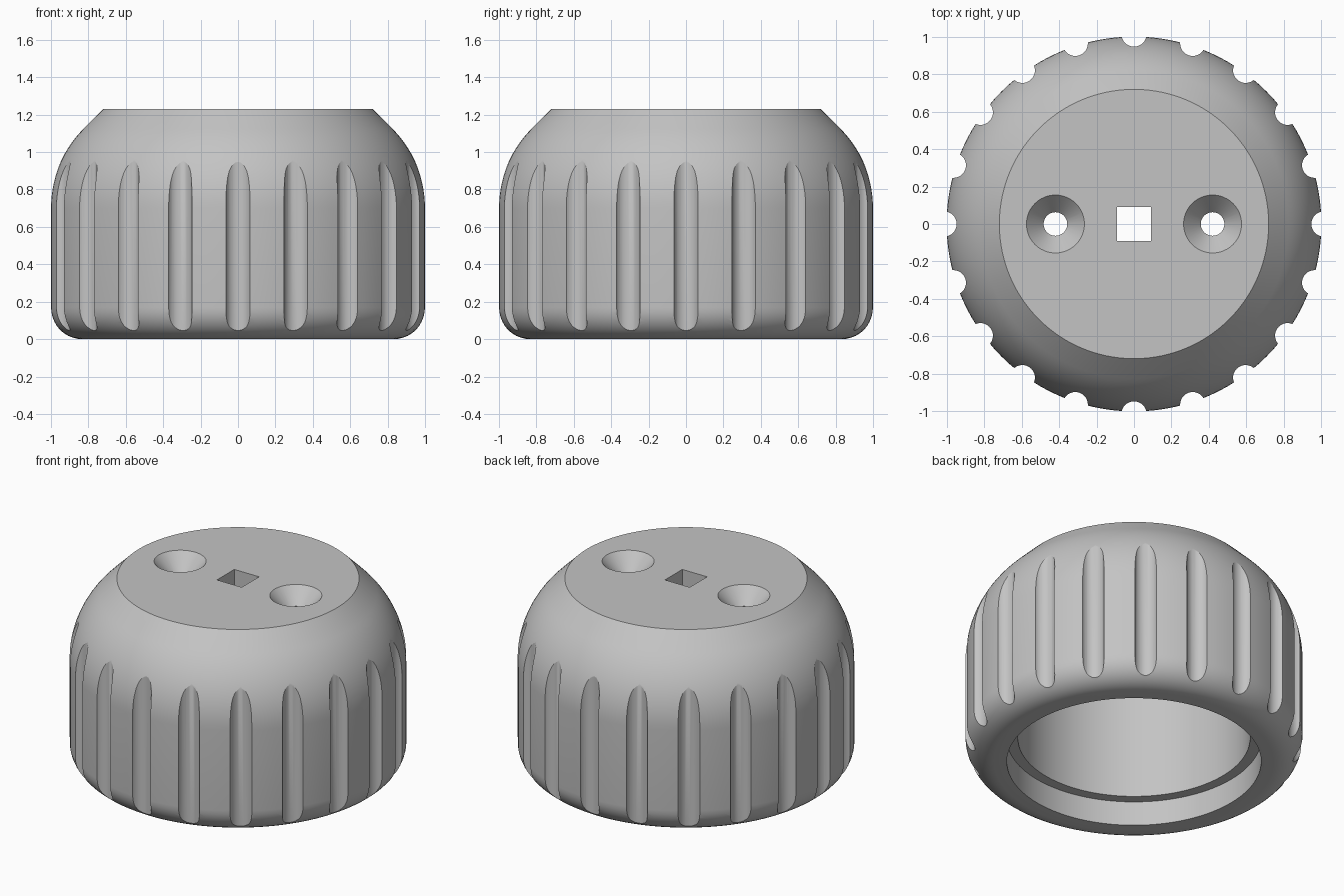
import bpy, bmesh, math
from mathutils import Matrix

cube = bpy.data.objects.get("Cube")
if cube:
    bpy.data.objects.remove(cube, do_unlink=True)

grey = bpy.data.materials.new("light grey")
grey.use_nodes = True
color = (0.55, 0.55, 0.55, 1)
grey.diffuse_color = color
grey.node_tree.nodes["Principled BSDF"].inputs["Base Color"].default_value = color


def arc(cx, cz, r, start, end, steps):
    """Points on an arc, angles in degrees."""
    angles = [math.radians(start + (end - start) * i / steps) for i in range(steps + 1)]
    return [(cx + r * math.cos(a), cz + r * math.sin(a)) for a in angles]


def lathe(bm, profile, segments, x=0, y=0):
    """Revolve an open (radius, z) profile and cap both ends."""
    rings = []
    for r, z in profile:
        rings.append([bm.verts.new((x + r * math.cos(t), y + r * math.sin(t), z))
                      for t in (math.tau * i / segments for i in range(segments))])
    for low, high in zip(rings, rings[1:]):
        for i in range(segments):
            j = (i + 1) % segments
            bm.faces.new((low[i], low[j], high[j], high[i]))
    bm.faces.new(rings[0])
    bm.faces.new(rings[-1])


def finish(bm, name):
    bmesh.ops.recalc_face_normals(bm, faces=bm.faces)
    mesh = bpy.data.meshes.new(name)
    bm.to_mesh(mesh)
    bm.free()
    mesh.materials.append(grey)
    obj = bpy.data.objects.new(name, mesh)
    bpy.context.collection.objects.link(obj)
    return obj


RADIUS, TOP, CEILING = 1.002, 1.23, 1.05

# Hollow cap: top face, shoulder, wall, rounded foot, stepped cavity
profile = [(0.72, TOP)]
profile += arc(RADIUS - 0.6, 0.7, 0.6, 45, 0, 14)
profile += arc(RADIUS - 0.17, 0.17, 0.17, 0, -90, 10)
profile += [(0.756, 0), (0.756, 0.16), (0.69, 0.16), (0.69, CEILING)]
bm = bmesh.new()
lathe(bm, profile, 120)
cap = finish(bm, "grip_cap")

# Cutter for the grip grooves
bm = bmesh.new()
for i in range(20):
    a = math.tau * i / 20
    lathe(bm, [(0.067, -0.2), (0.067, 1.4)], 32, 1.015 * math.cos(a), 1.015 * math.sin(a))
grooves = finish(bm, "groove_cutter")

# Cutter for the two countersunk screw holes and the square socket
bm = bmesh.new()
for side in (-1, 1):
    lathe(bm, [(0.063, 0.9), (0.063, TOP - 0.1), (0.155, TOP), (0.155, 1.4)],
          48, side * 0.42)
bmesh.ops.create_cube(bm, size=1, matrix=Matrix.Translation((0, 0, 1.15))
                      @ Matrix.Diagonal((0.18, 0.18, 0.5, 1)))
holes = finish(bm, "hole_cutter")

# Cut the cap, then drop the cutters
bpy.ops.object.select_all(action="DESELECT")
bpy.context.view_layer.objects.active = cap
cap.select_set(True)
for cutter in (grooves, holes):
    cutter.hide_render = True
    mod = cap.modifiers.new(cutter.name, "BOOLEAN")
    mod.operation = "DIFFERENCE"
    mod.solver = "EXACT"
    mod.object = cutter
    bpy.ops.object.modifier_apply(modifier=mod.name)
    bpy.data.objects.remove(cutter, do_unlink=True)

bpy.ops.object.shade_smooth_by_angle(angle=math.radians(25))
